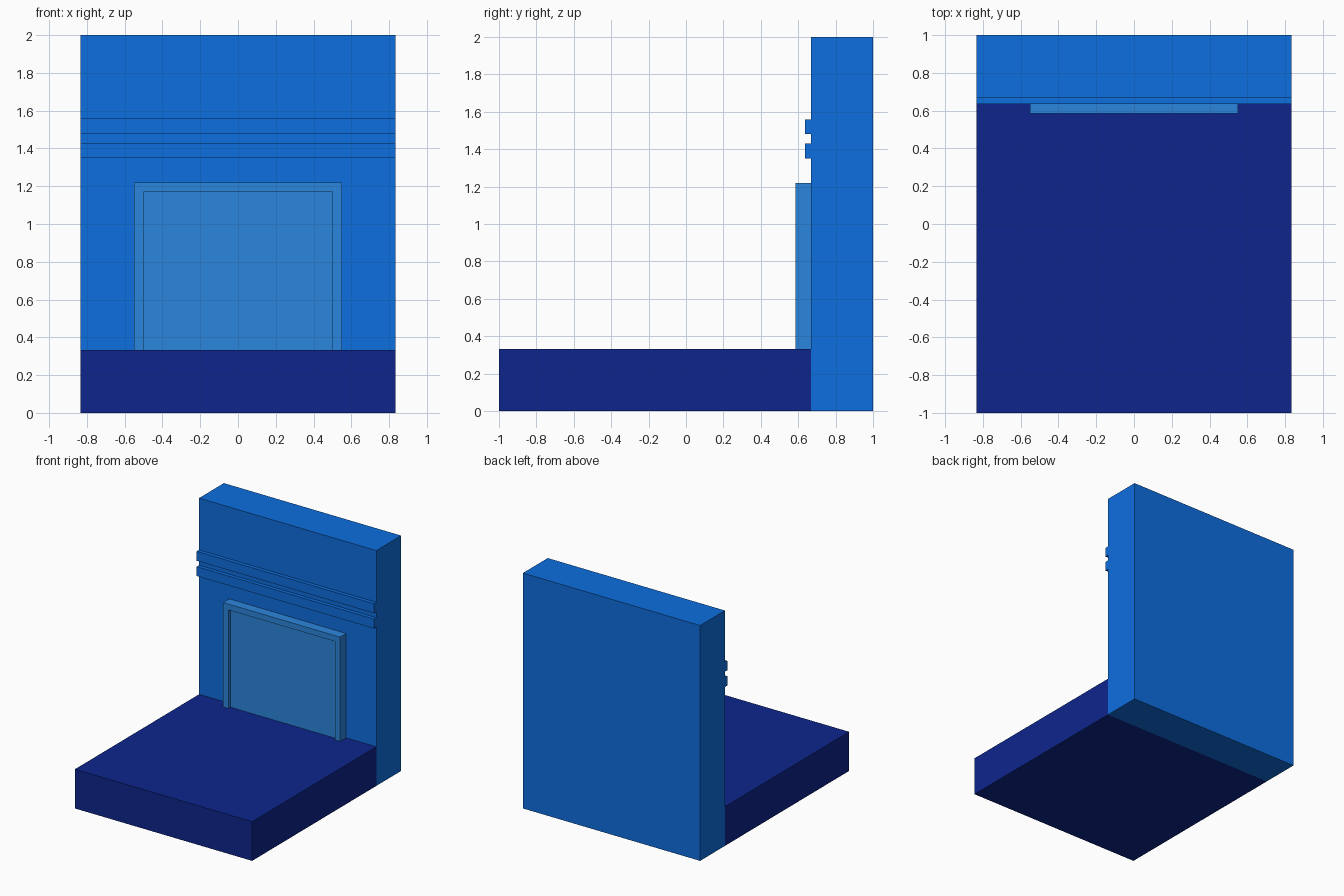
import bpy
import bmesh

if "Cube" in bpy.data.objects:
    bpy.data.objects.remove(bpy.data.objects["Cube"])


def material(name, rgb):
    mat = bpy.data.materials.new(name)
    linear = [((c / 255 + 0.055) / 1.055) ** 2.4 for c in rgb]
    mat.diffuse_color = (*linear, 1)
    mat.use_nodes = True
    mat.node_tree.nodes["Principled BSDF"].inputs["Base Color"].default_value = mat.diffuse_color
    return mat


def add_object(name, bm, mat):
    bmesh.ops.recalc_face_normals(bm, faces=bm.faces)
    mesh = bpy.data.meshes.new(name)
    bm.to_mesh(mesh)
    bm.free()
    mesh.materials.append(mat)
    obj = bpy.data.objects.new(name, mesh)
    bpy.context.collection.objects.link(obj)


def box(name, x, y, z, mat):
    bm = bmesh.new()
    bmesh.ops.create_cube(bm, size=1)
    for v in bm.verts:
        v.co = [lo + (c + 0.5) * (hi - lo) for c, (lo, hi) in zip(v.co, (x, y, z))]
    add_object(name, bm, mat)


navy = material("navy", (13, 37, 140))
blue = material("blue", (13, 110, 223))
light_blue = material("light_blue", (43, 134, 221))

W = 0.833          # half width
FLOOR = 0.333      # top of the base
WALL = 0.667       # front of the wall

# Base slab and upright wall
box("base", (-W, W), (-1, WALL), (0, FLOOR), navy)
box("back_wall", (-W, W), (WALL, 1), (0, 2), blue)

# Two horizontal trim strips
for name, z in (("lower_trim", (1.35, 1.43)), ("upper_trim", (1.48, 1.56))):
    box(name, (-W, W), (0.635, WALL), z, blue)

# Arch-shaped frame, extruded from one outline
outline = [(-0.55, FLOOR), (-0.55, 1.22), (0.55, 1.22), (0.55, FLOOR),
           (0.5, FLOOR), (0.5, 1.17), (-0.5, 1.17), (-0.5, FLOOR)]
bm = bmesh.new()
face = bm.faces.new([bm.verts.new((x, 0.585, z)) for x, z in outline])
ext = bmesh.ops.extrude_face_region(bm, geom=[face], use_keep_orig=True)
verts = [g for g in ext["geom"] if isinstance(g, bmesh.types.BMVert)]
bmesh.ops.translate(bm, verts=verts, vec=(0, WALL - 0.585, 0))
add_object("panel_frame", bm, light_blue)

# Recessed panel inside the frame
box("inset_panel", (-0.5, 0.5), (0.613, WALL), (FLOOR, 1.17), light_blue)
